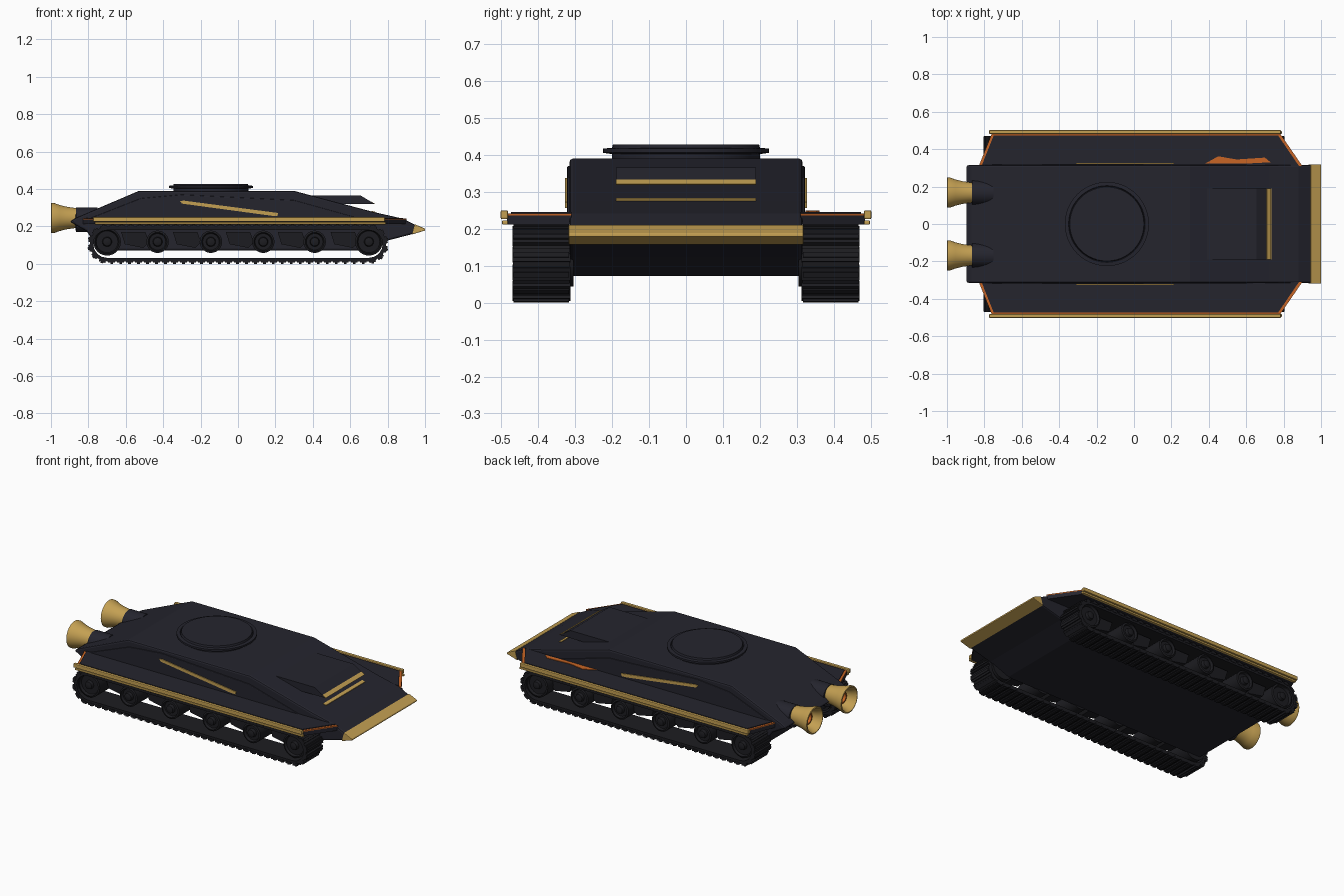
import bpy, bmesh, math
from mathutils import Vector, Matrix

cube = bpy.data.objects.get("Cube")
if cube:
    bpy.data.objects.remove(cube, do_unlink=True)


def material(name, rgb):
    m = bpy.data.materials.new(name)
    m.use_nodes = True
    m.diffuse_color = (*rgb, 1)
    m.node_tree.nodes["Principled BSDF"].inputs["Base Color"].default_value = (*rgb, 1)
    return m


NAVY = material("dark navy armour", (0.018, 0.018, 0.027))
BLACK = material("track black", (0.012, 0.012, 0.015))
GOLD = material("brass gold", (0.55, 0.35, 0.085))
ORANGE = material("burnt orange", (0.58, 0.13, 0.018))


def finish(name, bm, mats, bevel=0, smooth=False):
    bmesh.ops.recalc_face_normals(bm, faces=bm.faces)
    me = bpy.data.meshes.new(name)
    bm.to_mesh(me)
    bm.free()
    for m in mats:
        me.materials.append(m)
    ob = bpy.data.objects.new(name, me)
    bpy.context.collection.objects.link(ob)
    if bevel:
        mod = ob.modifiers.new("Bevel", "BEVEL")
        mod.width, mod.segments, mod.limit_method = bevel, 2, "ANGLE"
    if smooth:
        bpy.ops.object.select_all(action="DESELECT")
        ob.select_set(True)
        bpy.context.view_layer.objects.active = ob
        bpy.ops.object.shade_smooth_by_angle(angle=math.radians(35))
    return ob


def prism(name, pts, lo, hi, axis, mat, bevel=0):
    """Extrude an outline: axis 'y' takes (x, z) points, axis 'z' takes (x, y)."""
    bm = bmesh.new()
    put = (lambda a, b, d: (a, d, b)) if axis == "y" else (lambda a, b, d: (a, b, d))
    face = bm.faces.new([bm.verts.new(put(a, b, lo)) for a, b in pts])
    out = bmesh.ops.extrude_face_region(bm, geom=[face])
    verts = [v for v in out["geom"] if isinstance(v, bmesh.types.BMVert)]
    bmesh.ops.translate(bm, verts=verts, vec=put(0, 0, hi - lo))
    return finish(name, bm, [mat], bevel)


def box(name, x0, x1, y0, y1, z0, z1, mat, bevel=0):
    return prism(name, [(x0, y0), (x1, y0), (x1, y1), (x0, y1)], z0, z1, "z", mat, bevel)


def lathe(name, profile, centre, axis, mats, rule=None, steps=32):
    """Spin (radius, distance) points about an axis through centre."""
    bm = bmesh.new()
    rot = Vector((0, 0, 1)).rotation_difference(Vector(axis)).to_matrix().to_4x4()
    vs = [bm.verts.new((r, 0, d)) for r, d in profile]
    es = [bm.edges.new(p) for p in zip(vs, vs[1:])]
    bmesh.ops.spin(bm, geom=vs + es, cent=(0, 0, 0), axis=(0, 0, 1),
                   angle=2 * math.pi, steps=steps, use_merge=True)
    bmesh.ops.remove_doubles(bm, verts=bm.verts, dist=0.0002)
    if rule:
        for f in bm.faces:
            f.material_index = rule(f.calc_center_median())
    bm.transform(Matrix.Translation(centre) @ rot)
    return finish(name, bm, mats, smooth=True)


# Hull: one wedge-shaped side profile
prism("hull", [(-0.9, 0.225), (-0.87, 0.245), (-0.53, 0.39), (0.3, 0.39), (0.725, 0.277),
               (0.88, 0.242), (0.955, 0.205), (0.955, 0.165), (0.79, 0.122),
               (0.66, 0.072), (-0.74, 0.072), (-0.81, 0.175)],
      -0.316, 0.316, "y", NAVY, 0.01)

# Nose blade
prism("nose_blade", [(0.945, 0.212), (1.0, 0.188), (1.0, 0.178), (0.93, 0.157)],
      -0.318, 0.318, "y", GOLD, 0.003)

# Driver visor overhanging the sloped front
prism("visor", [(0.3, 0.388), (0.39, 0.366), (0.655, 0.366), (0.73, 0.32), (0.5, 0.318)],
      -0.19, 0.19, "y", NAVY)
prism("visor_lip", [(0.71, 0.334), (0.733, 0.321), (0.73, 0.318), (0.707, 0.331)],
      -0.19, 0.19, "y", GOLD)
prism("visor_sill", [(0.715, 0.283), (0.735, 0.278), (0.735, 0.272), (0.715, 0.276)],
      -0.19, 0.19, "y", GOLD)

# Turret ring and cap
lathe("turret_ring", [(0, -0.01), (0.2, -0.01), (0.2, 0.012), (0.225, 0.016), (0.225, 0.027),
                      (0.205, 0.029), (0.202, 0.024), (0.198, 0.038), (0, 0.038)],
      (-0.145, 0, 0.39), (0, 0, 1), [NAVY], steps=48)

# Twin flared exhausts, open at the back
for label, y in (("left", 0.168), ("right", -0.168)):
    lathe(label + "_exhaust",
          [(0.05, -0.05), (0.055, 0.01), (0.061, 0.05), (0.07, 0.085), (0.081, 0.115),
           (0.081, 0.128), (0.074, 0.13), (0.06, 0.1), (0.05, 0.05), (0, 0.05)],
          (-0.87, y, 0.245), (-1, 0, 0), [GOLD])
    lathe(label + "_exhaust_core", [(0.036, 0.04), (0.036, 0.085), (0.028, 0.085), (0.028, 0.052),
                                    (0, 0.052)],
          (-0.87, y, 0.245), (-1, 0, 0), [ORANGE], steps=24)
    lathe(label + "_exhaust_collar", [(0, -0.12), (0.066, -0.12), (0.066, -0.005), (0.05, 0)],
          (-0.87, y, 0.235), (-1, 0, 0), [NAVY])


def loop_point(t, cx=0.7, cz=0.106, r=0.09):
    """Position and heading at fraction t round the stadium-shaped track."""
    run, arc = 2 * cx, math.pi * r
    s = (t % 1) * 2 * (run + arc)
    flip = s >= run + arc
    s -= (run + arc) * flip
    if s < run:
        x, z, a = -cx + s, -r, 0.0
    else:
        a = (s - run) / r
        x, z = cx + r * math.sin(a), -r * math.cos(a)
    return ((-x, cz - z, a + math.pi) if flip else (x, cz + z, a))


def track(name, side):
    bm = bmesh.new()
    y0, y1 = sorted((side * 0.315, side * 0.468))
    # Belt: a closed band with thickness
    n, rings = 96, []
    for i in range(n):
        x, z, a = loop_point(i / n)
        nx, nz = math.sin(a), -math.cos(a)
        rings.append([bm.verts.new((x + nx * o, y, z + nz * o))
                      for o, y in ((0.003, y0), (0.003, y1), (-0.016, y1), (-0.016, y0))])
    for i in range(n):
        p, q = rings[i], rings[(i + 1) % n]
        for j in range(4):
            k = (j + 1) % 4
            bm.faces.new((p[j], p[k], q[k], q[j]))
    # Pads: a wide plate and a narrow grouser on each link
    links = 70
    for i in range(links):
        x, z, a = loop_point((i + 0.5) / links)
        place = Matrix.Translation((x, (y0 + y1) / 2, z)) @ Matrix.Rotation(-a, 4, "Y")
        for size, drop in (((0.036, 0.158, 0.014), 0.003), ((0.014, 0.15, 0.012), 0.01)):
            bmesh.ops.create_cube(bm, size=1, matrix=place @ Matrix.Translation((0, 0, -drop))
                                  @ Matrix.Diagonal((*size, 1)))
    finish(name, bm, [BLACK])


def mirrored(pts, side):
    return [(x, y * side) for x, y in pts]


WHEELS = (-0.7, -0.43, -0.145, 0.135, 0.41, 0.7)
OUTER = [(-0.83, 0.31), (-0.76, 0.485), (0.78, 0.485), (0.9, 0.31)]
INNER = [(-0.815, 0.31), (-0.75, 0.474), (0.77, 0.474), (0.882, 0.31)]

for label, s in (("left", 1), ("right", -1)):
    track(label + "_track", s)

    # Road wheels with dished faces and hubs
    for i, x in enumerate(WHEELS):
        r = 0.074 if i in (0, 5) else 0.06
        lathe(f"{label}_wheel_{i + 1}",
              [(0, -0.13), (r, -0.13), (r, 0.018), (r - 0.01, 0.022), (r - 0.016, 0.008),
               (0.026, 0.008), (0.022, 0.026), (0.01, 0.03), (0, 0.03)],
              (x, s * 0.435, 0.118), (0, s, 0), [BLACK], steps=24)
    # Suspension arms between the wheels
    for i, (a, b) in enumerate(zip(WHEELS, WHEELS[1:])):
        m = (a + b) / 2
        prism(f"{label}_suspension_{i + 1}",
              [(m - 0.06, 0.17), (m + 0.07, 0.17), (m + 0.09, 0.115), (m + 0.06, 0.085),
               (m - 0.04, 0.105)], s * 0.3, s * 0.4, "y", BLACK)

    # Fender: dark slab, orange edge plate, dark top plate
    prism(label + "_fender", mirrored(OUTER, s), 0.212, 0.236, "z", NAVY)
    prism(label + "_fender_edge", mirrored(OUTER, s), 0.236, 0.242, "z", ORANGE)
    prism(label + "_fender_top", mirrored(INNER, s), 0.242, 0.246, "z", NAVY)

    # Gold side rails with a narrow groove between
    box(label + "_upper_rail", -0.775, 0.785, s * 0.482, s * 0.502, 0.226, 0.25, GOLD, 0.004)
    box(label + "_lower_rail", -0.765, 0.79, s * 0.482, s * 0.498, 0.211, 0.223, GOLD, 0.003)

    # Raised side armour with its slanted gold strip
    prism(label + "_side_armour",
          [(-0.8, 0.24), (-0.52, 0.35), (-0.3, 0.37), (0.3, 0.34), (0.66, 0.24)],
          s * 0.31, s * 0.322, "y", NAVY, 0.004)
    prism(label + "_side_strip",
          [(-0.31, 0.336), (-0.29, 0.338), (0.215, 0.272), (0.21, 0.256), (0.18, 0.257),
           (-0.3, 0.322)], s * 0.318, s * 0.327, "y", GOLD)

# Orange marking on the left fender beside the sloped front
prism("fender_marking", [(0.38, 0.323), (0.45, 0.362), (0.55, 0.345), (0.7, 0.355),
                         (0.73, 0.33), (0.6, 0.323)], 0.246, 0.249, "z", ORANGE)
